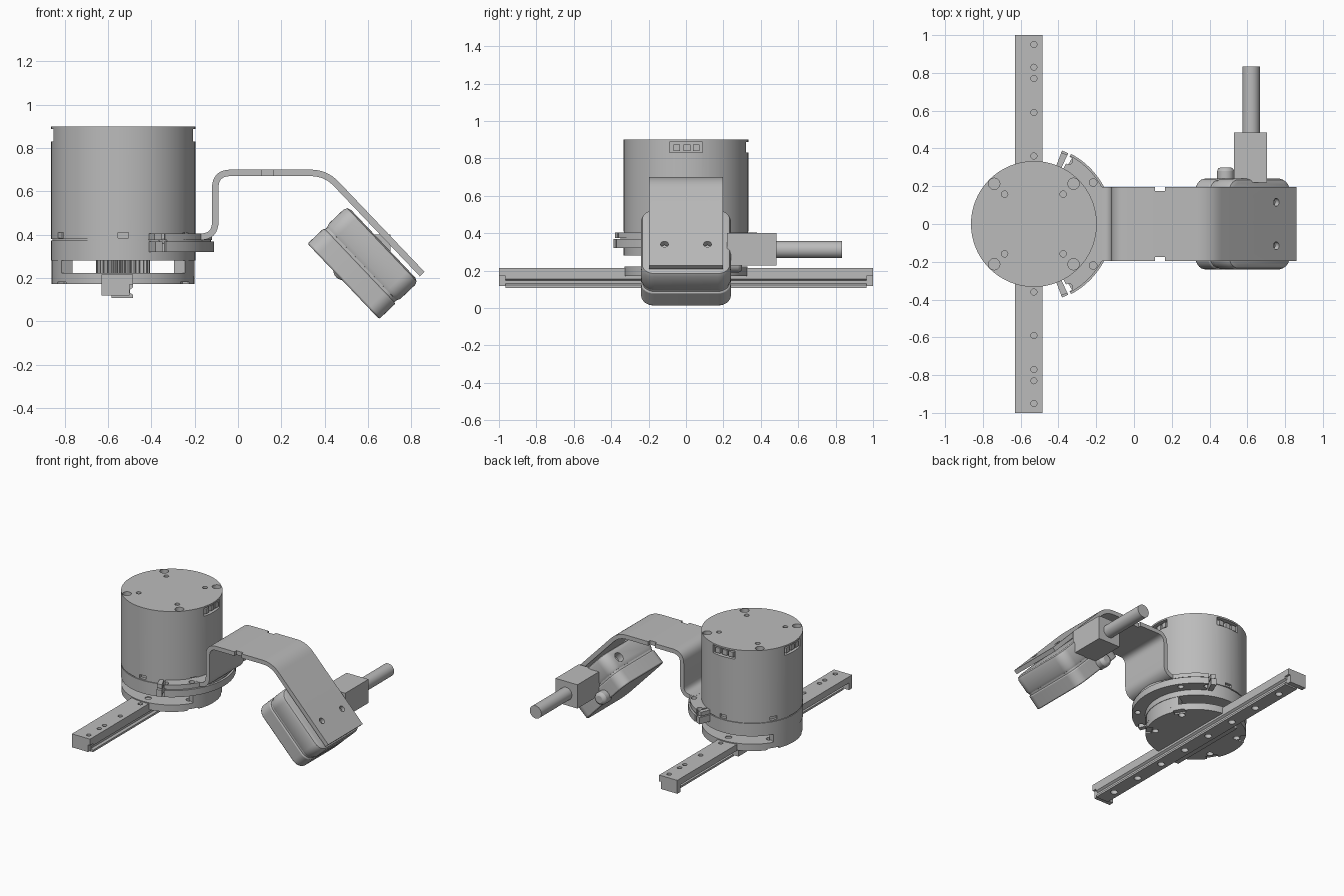
import bpy, bmesh
from math import sin, cos, pi, radians
from mathutils import Vector, Matrix

cube = bpy.data.objects.get("Cube")
if cube:
    bpy.data.objects.remove(cube)

grey = bpy.data.materials.new("machined grey")
grey.use_nodes = True
grey.diffuse_color = (0.5, 0.5, 0.5, 1)
grey.node_tree.nodes["Principled BSDF"].inputs["Base Color"].default_value = (0.5, 0.5, 0.5, 1)

CX = -0.53      # motor axis
R = 0.333       # motor radius


def add_prism(bm, pts, z0, z1, mat=Matrix()):
    """Extrude a closed xy outline from z0 to z1."""
    f = bm.faces.new([bm.verts.new((x, y, z0)) for x, y in pts])
    ext = bmesh.ops.extrude_face_region(bm, geom=[f])["geom"]
    top = [v for v in ext if isinstance(v, bmesh.types.BMVert)]
    bmesh.ops.translate(bm, verts=top, vec=(0, 0, z1 - z0))
    bmesh.ops.transform(bm, matrix=mat, verts=list(f.verts) + top)


def finish(name, bm, bevel=0, segments=2):
    bmesh.ops.recalc_face_normals(bm, faces=bm.faces)
    me = bpy.data.meshes.new(name)
    bm.to_mesh(me)
    bm.free()
    me.materials.append(grey)
    ob = bpy.data.objects.new(name, me)
    bpy.context.collection.objects.link(ob)
    if bevel:
        m = ob.modifiers.new("soft edges", 'BEVEL')
        m.width, m.segments, m.limit_method = bevel, segments, 'ANGLE'
        m.angle_limit = radians(40)
    return ob


def select(ob):
    bpy.ops.object.select_all(action='DESELECT')
    ob.select_set(True)
    bpy.context.view_layer.objects.active = ob


def prism(name, pts, z0, z1, mat=Matrix(), bevel=0):
    bm = bmesh.new()
    add_prism(bm, pts, z0, z1, mat)
    return finish(name, bm, bevel)


def cut(ob, shapes):
    """Subtract a list of (outline, z0, z1, matrix) prisms."""
    bm = bmesh.new()
    for s in shapes:
        add_prism(bm, *s)
    cutter = finish("cutter", bm)
    cutter.hide_render = True
    m = ob.modifiers.new("holes", 'BOOLEAN')
    m.operation, m.object, m.solver = 'DIFFERENCE', cutter, 'EXACT'
    select(ob)
    for mod in list(ob.modifiers):
        bpy.ops.object.modifier_apply(modifier=mod.name)
    bpy.data.objects.remove(cutter)


def circle(x, y, r, n=20):
    return [(x + r * cos(2 * pi * i / n), y + r * sin(2 * pi * i / n)) for i in range(n)]


def rect(x0, x1, y0, y1):
    return [(x0, y0), (x1, y0), (x1, y1), (x0, y1)]


def round_rect(w, h, r, n=8):
    pts = []
    for k, (sx, sy) in enumerate([(1, 1), (-1, 1), (-1, -1), (1, -1)]):
        for i in range(n + 1):
            a = (k + i / n) * pi / 2
            pts.append((sx * (w / 2 - r) + r * cos(a), sy * (h / 2 - r) + r * sin(a)))
    return pts


def sector(r0, r1, a0, a1, n=40):
    """Ring sector about the motor axis, degrees."""
    ang = [radians(a0 + (a1 - a0) * i / n) for i in range(n + 1)]
    return ([(CX + r1 * cos(a), r1 * sin(a)) for a in ang]
            + [(CX + r0 * cos(a), r0 * sin(a)) for a in reversed(ang)])


def polar(r, deg):
    return CX + r * cos(radians(deg)), r * sin(radians(deg))


def around(deg):
    return Matrix.Translation((CX, 0, 0)) @ Matrix.Rotation(radians(deg), 4, 'Z')


# Motor housing: bolt holes on top, ports near the top, slots at the bottom
body = prism("motor_housing", circle(CX, 0, R, 96), 0.38, 0.9)
shapes = []
for sx in (-1, 1):
    for sy in (-1, 1):
        shapes.append((circle(CX + sx * 0.21, sy * 0.213, 0.03), 0.86, 0.95))
        shapes.append((circle(CX + sx * 0.155, sy * 0.158, 0.017, 16), 0.85, 0.95))
for deg in (0, 90, 180):
    shapes.append((rect(R - 0.035, R + 0.05, -0.088, 0.088), 0.83, 0.888, around(deg)))
for deg in range(30, 390, 60):
    shapes.append((rect(R - 0.02, R + 0.05, -0.025, 0.025), 0.385, 0.41, around(deg)))
cut(body, shapes)

# Plugs and clips inside the recesses
bm = bmesh.new()
for deg in (0, 90, 180):
    for y in (-0.05, 0.005, 0.055):
        add_prism(bm, rect(R - 0.04, R - 0.012, y - 0.018, y + 0.018), 0.838, 0.875, around(deg))
finish("port_plugs", bm)

# Collar, foot walls and base plate
prism("housing_seam", circle(CX, 0, R - 0.006, 96), 0.365, 0.385)
prism("collar", circle(CX, 0, R, 96), 0.28, 0.373)
bm = bmesh.new()
for a in (0, 180):
    add_prism(bm, sector(0.27, R - 0.003, a - 30, a + 30), 0.21, 0.285)
finish("foot_walls", bm)
base = prism("base_plate", circle(CX, 0, R - 0.003, 80), 0.172, 0.222)
cut(base, [(circle(*polar(0.27, a), 0.022), 0.1, 0.3) for a in range(30, 390, 60)]
    + [(rect(R - 0.04, R + 0.05, -0.04, 0.04), 0.165, 0.182, around(a)) for a in range(30, 390, 60)])

# Pinion gear
teeth = []
for i in range(30):
    for k, r in enumerate((0.108, 0.108, 0.125, 0.125)):
        a = 2 * pi * (i + k / 4) / 30
        teeth.append((CX + r * cos(a), r * sin(a)))
prism("pinion_gear", teeth, 0.2, 0.29)

# Rail: cover plate on a grooved guide, with hooked ends
upright = Matrix(((1, 0, 0, 0), (0, 0, -1, 0), (0, 1, 0, 0), (0, 0, 0, 1)))
ys = (0.95, 0.83, 0.77, 0.59, 0.36)
holes = [(circle(-0.53, s * y, 0.016, 16), 0.05, 0.3) for y in ys for s in (-1, 1)]
cover = prism("rail_cover", rect(-0.63, -0.485, -1, 1), 0.17, 0.215)
cut(cover, holes)
half = [(0.05, 0.108), (0.05, 0.122), (0.036, 0.132), (0.036, 0.146), (0.05, 0.156), (0.05, 0.172)]
guide = prism("rail_guide", [(-0.535 + x, z) for x, z in half]
              + [(-0.535 - x, z) for x, z in reversed(half)], -0.965, 0.965, upright)
cut(guide, [(circle(-0.535, -0.84 + 0.24 * i, 0.024, 16), 0.05, 0.14) for i in range(8)])
bm = bmesh.new()
for s in (-1, 1):
    y0, y1 = sorted((s * 0.965, s))
    add_prism(bm, rect(-0.63, -0.5, y0, y1), 0.118, 0.172)
add_prism(bm, rect(-0.63, -0.58, -0.3, 0.3), 0.12, 0.18)
finish("rail_ends", bm)

# Two-layer clamp flange with bolt ears
for name, r, z0, z1 in (("flange_lower", 0.42, 0.32, 0.368), ("flange_upper", 0.41, 0.375, 0.404)):
    fl = prism(name, sector(0.325, r, -62, 62), z0, z1)
    cut(fl, [(circle(*polar(0.383, a), 0.02), 0.3, 0.5) for a in (-61, -35, 35, 61)])
    bm = bmesh.new()
    for a0, a1 in ((-69, -64), (64, 69)):
        add_prism(bm, sector(0.325, r - 0.004, a0, a1, 4), z0, z1)
    finish(name + "_ears", bm)
prism("flange_gap", sector(0.32, 0.405, -60, 60), 0.36, 0.38)


def fillet(path, r, n=8):
    """Round the inner corners of an open path."""
    pts = [Vector(path[0])]
    for a, b, c in zip(path, path[1:], path[2:]):
        a, b, c = Vector(a), Vector(b), Vector(c)
        p, q = b + (a - b).normalized() * r, b + (c - b).normalized() * r
        for i in range(n + 1):
            t = i / n
            pts.append(p * (1 - t) ** 2 + b * 2 * t * (1 - t) + q * t * t)
    return pts + [Vector(path[-1])]


# Bent sheet bracket
path = fillet([(-0.21, 0.39), (-0.105, 0.39), (-0.105, 0.685), (0.405, 0.685), (0.85, 0.218)], 0.07)
left, right = [], []
for i, p in enumerate(path):
    d = (path[min(i + 1, len(path) - 1)] - path[max(i - 1, 0)]).normalized()
    n = Vector((-d.y, d.x)) * 0.015
    left.append(tuple(p + n))
    right.append(tuple(p - n))
strap = prism("bracket", left + right[::-1], -0.197, 0.197, upright)

# Frame of the tilted sensor: local x down the slope, local z out of it
tilt = Matrix.Translation((0.577, 0, 0.27)) @ Matrix.Rotation(radians(46.5), 4, 'Y')
cut(strap, [(rect(0.11, 0.165, s * 0.2 - 0.025, s * 0.2 + 0.025), 0.6, 0.75) for s in (-1, 1)]
    + [(circle(0.07, s * 0.115, 0.021), 0.05, 0.25, tilt) for s in (-1, 1)])

# Sensor case: two shells with a seam
prism("sensor_lower_shell", round_rect(0.48, 0.48, 0.07), -0.125, -0.02, tilt, 0.008)
prism("sensor_seam", round_rect(0.465, 0.465, 0.065), -0.03, -0.005, tilt)
shell = prism("sensor_upper_shell", round_rect(0.48, 0.48, 0.07), -0.014, 0.128, tilt, 0.025)
end_face = tilt @ Matrix.Translation((-0.24, 0, 0.055)) @ Matrix.Rotation(pi / 2, 4, 'Y')
cut(shell, [(circle(0, 0.12, 0.034), -0.05, 0.05, end_face)])

# Cable gland, connector and cable on the +y side
prism("side_boss", circle(0.485, 0.235, 0.045, 24), -0.3, -0.2, upright, 0.02)
prism("connector", rect(0.53, 0.705, 0.22, 0.485), 0.228, 0.4)
prism("cable", circle(0.62, 0.312, 0.046, 32), -0.835, -0.46, upright)

for ob in list(bpy.context.collection.objects):
    if ob.type == 'MESH' and ob.data.materials and ob.data.materials[0] == grey:
        select(ob)
        bpy.ops.object.shade_smooth_by_angle(angle=radians(30))
